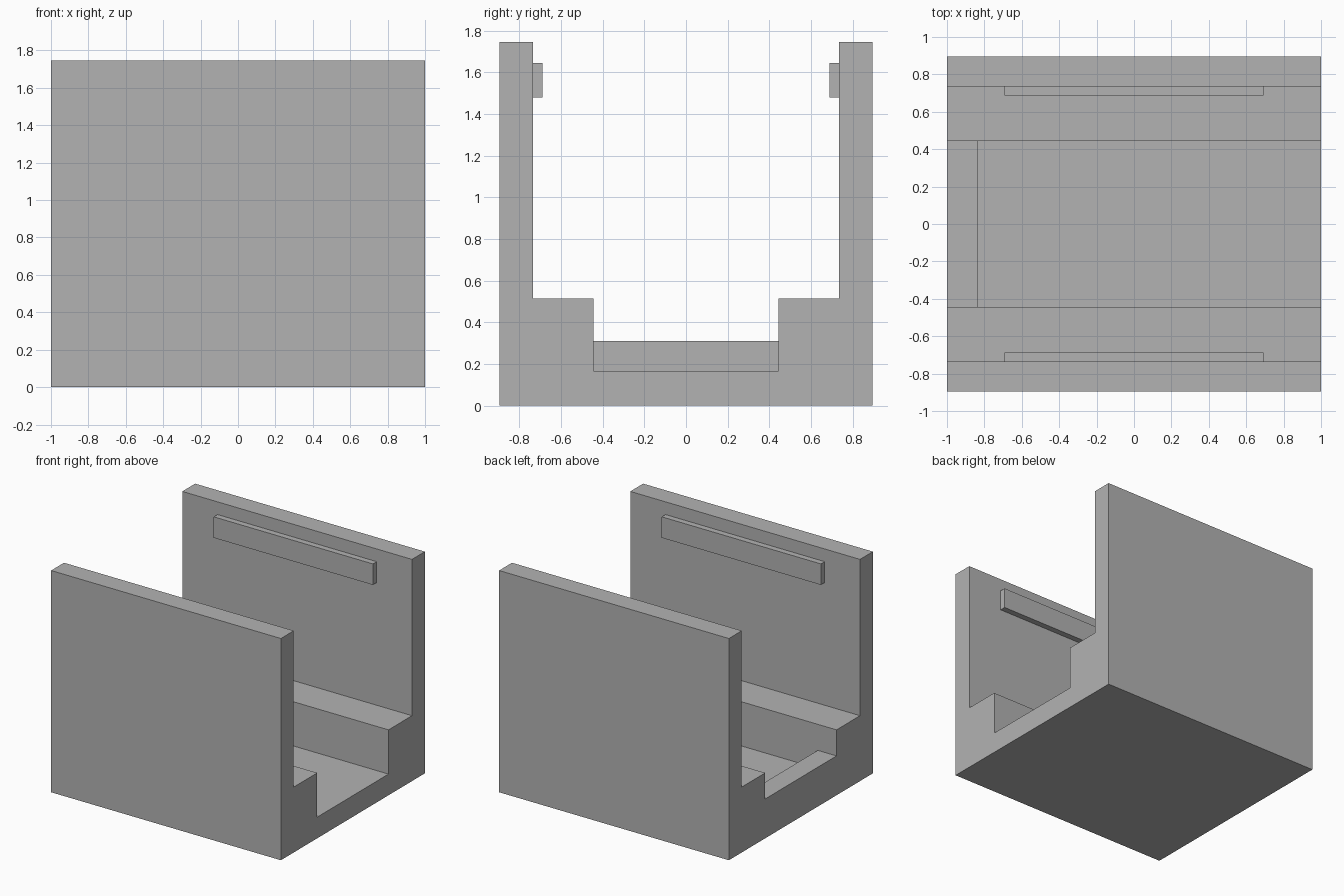
import bpy
import bmesh

cube = bpy.data.objects.get("Cube")
if cube:
    bpy.data.objects.remove(cube, do_unlink=True)

# Single grey material
grey = bpy.data.materials.new("plain grey")
grey.use_nodes = True
colour = (0.45, 0.45, 0.45, 1)
grey.diffuse_color = colour
grey.node_tree.nodes["Principled BSDF"].inputs["Base Color"].default_value = colour


def extrude_profile(name, points, x0, x1):
    """Sweep a closed (y, z) outline along x."""
    bm = bmesh.new()
    face = bm.faces.new([bm.verts.new((x0, y, z)) for y, z in points])
    swept = bmesh.ops.extrude_face_region(bm, geom=[face])
    verts = [g for g in swept["geom"] if isinstance(g, bmesh.types.BMVert)]
    bmesh.ops.translate(bm, verts=verts, vec=(x1 - x0, 0, 0))
    bmesh.ops.recalc_face_normals(bm, faces=bm.faces)
    mesh = bpy.data.meshes.new(name)
    bm.to_mesh(mesh)
    bm.free()
    mesh.materials.append(grey)
    obj = bpy.data.objects.new(name, mesh)
    bpy.context.collection.objects.link(obj)
    return obj


def rectangle(y0, y1, z0, z1):
    return [(y0, z0), (y1, z0), (y1, z1), (y0, z1)]


OUTER, INNER, CHANNEL = 0.895, 0.735, 0.443
TOP, LEDGE, FLOOR = 1.745, 0.515, 0.167

# Stepped channel body: floor, two ledges and two tall walls
half = [(CHANNEL, FLOOR), (CHANNEL, LEDGE), (INNER, LEDGE),
        (INNER, TOP), (OUTER, TOP), (OUTER, 0)]
outline = half + [(-y, z) for y, z in reversed(half)]
extrude_profile("channel_body", outline, -1, 1)

# Low stop closing one end of the channel
extrude_profile("end_stop", rectangle(-CHANNEL, CHANNEL, FLOOR, 0.31), -1, -0.837)

# Rails near the top of the inner walls
for name, side in (("front_rail", -1), ("back_rail", 1)):
    extrude_profile(name, rectangle(side * 0.688, side * INNER, 1.48, 1.645), -0.693, 0.693)
